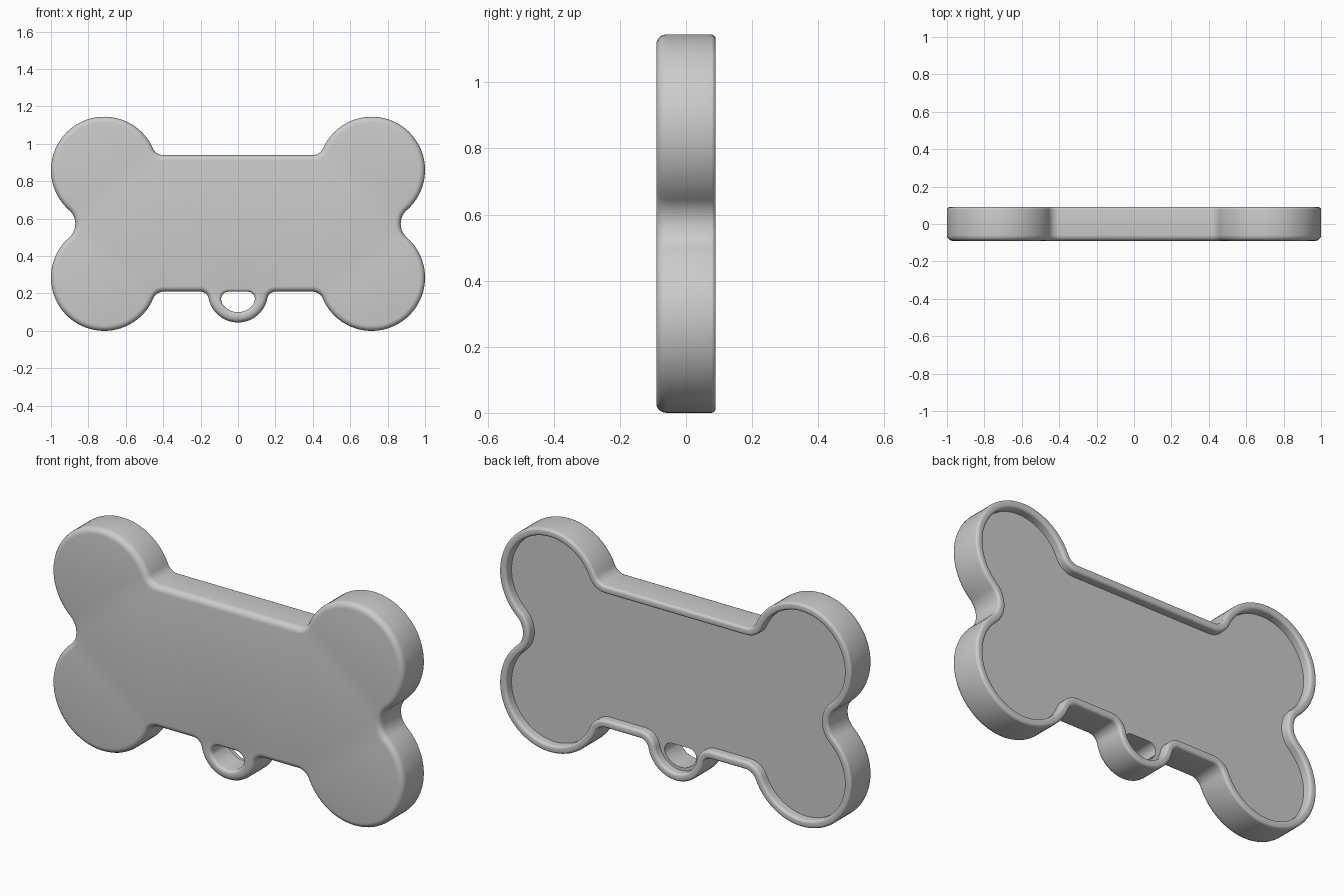
import bpy, bmesh
from math import atan2, cos, sin, pi, ceil, radians

cube = bpy.data.objects.get("Cube")
if cube:
    bpy.data.objects.remove(cube)


def grey_material():
    mat = bpy.data.materials.new("plain_grey")
    mat.use_nodes = True
    colour = (0.6, 0.6, 0.6, 1)
    mat.diffuse_color = colour
    mat.node_tree.nodes["Principled BSDF"].inputs["Base Color"].default_value = colour
    return mat


def angle(a, b):
    return atan2(b[1] - a[1], b[0] - a[0])


def arc(centre, r, start, end, convex=True):
    """Points with outward normals; convex arcs turn left, hollow ones right."""
    turn = (end - start) % (2 * pi) if convex else -((start - end) % (2 * pi))
    n = max(6, ceil(abs(turn) / radians(5)))
    side = 1 if convex else -1
    out = []
    for i in range(n + 1):
        a = start + turn * i / n
        c, s = cos(a), sin(a)
        out.append((centre[0] + r * c, centre[1] + r * s, side * c, side * s))
    return out


def mirrored(half):
    """Close a right-hand half outline, dropping doubled points."""
    pts = half + [(-x, z, -nx, nz) for x, z, nx, nz in reversed(half)]
    clean = []
    for p in pts:
        if not clean or abs(p[0] - clean[-1][0]) + abs(p[1] - clean[-1][1]) > 1e-4:
            clean.append(p)
    first, last = clean[0], clean[-1]
    if abs(first[0] - last[0]) + abs(first[1] - last[1]) < 1e-4:
        clean.pop()
    return clean


# Bone outline: loop, lower fillets, two lobes, waist, upper fillet
UP, DOWN = pi / 2, -pi / 2
loop, loop_r = (0, 0.205), 0.16
loop_fillet = (0.201, 0.165)
low_fillet, top_fillet, fillet_r = (0.3975, 0.15), (0.4, 1.0), 0.06
low_lobe, top_lobe, lobe_r = (0.715, 0.285), (0.715, 0.86), 0.285
waist, waist_r = (0.968, 0.5725), 0.098

bone_outline = mirrored(
    arc(loop, loop_r, DOWN, angle(loop, loop_fillet))
    + arc(loop_fillet, 0.045, angle(loop_fillet, loop), UP, False)
    + arc(low_fillet, fillet_r, UP, angle(low_fillet, low_lobe), False)
    + arc(low_lobe, lobe_r, angle(low_lobe, low_fillet), angle(low_lobe, waist))
    + arc(waist, waist_r, angle(waist, low_lobe), angle(waist, top_lobe), False)
    + arc(top_lobe, lobe_r, angle(top_lobe, waist), angle(top_lobe, top_fillet))
    + arc(top_fillet, fillet_r, angle(top_fillet, top_lobe), DOWN, False))

# Hole outline: wide lower arc with small upper corners
hole, corner = (0, 0.2), (0.05, 0.17)
hole_outline = mirrored(
    arc(hole, 0.1, DOWN, angle(hole, corner))
    + arc(corner, 0.04, angle(hole, corner), UP))


def bevel(inset, y, r, dx, dy, start, steps=5):
    """Quarter-round cross-section around (inset, y)."""
    return [(inset + r * cos(start + dx * i / steps * pi / 2),
             y + r * sin(start + dy * i / steps * pi / 2)) for i in range(steps + 1)]


def loft(bm, outline, section):
    """Sweep an (inset, y) section round an outline; return the end rings."""
    rings = [[bm.verts.new((x - nx * d, y, z - nz * d)) for x, z, nx, nz in outline]
             for d, y in section]
    n = len(outline)
    for a, b in zip(rings, rings[1:]):
        for i in range(n):
            j = (i + 1) % n
            bm.faces.new((a[i], a[j], b[j], b[i]))
    return rings[0], rings[-1]


def fill(bm, *rings):
    edges = [bm.edges.get((r[i], r[i - 1])) for r in rings for i in range(len(r))]
    bmesh.ops.triangle_fill(bm, use_beauty=True, edges=edges)


FRONT, BACK, FLOOR = -0.09, 0.09, 0.045
big, small = 0.03, 0.014

# Outer section: front edge, side wall, rounded rim, recess wall
section = bevel(big, FRONT + big, big, 1, 1, -pi / 2)
section = [(2 * big - d, y) for d, y in section]
section += [(small - r, y) for r, y in
            [(small * cos(i * pi / 10), BACK - small + small * sin(i * pi / 10))
             for i in range(6)]]
section += [(0.026 + small * sin(i * pi / 10), BACK - small + small * cos(i * pi / 10))
            for i in range(6)]
section.append((0.04, FLOOR))

# Hole section: rounded front lip and straight wall to the recess floor
lip = 0.016
hole_section = [(-lip + lip * sin(i * pi / 8), FRONT + lip - lip * cos(i * pi / 8))
                for i in range(5)] + [(0, FLOOR)]

bm = bmesh.new()
front_outer, floor_outer = loft(bm, bone_outline, section)
front_hole, floor_hole = loft(bm, hole_outline, hole_section)
fill(bm, front_outer, front_hole)
fill(bm, floor_outer, floor_hole)
bmesh.ops.recalc_face_normals(bm, faces=bm.faces)

mesh = bpy.data.meshes.new("bone_tag")
bm.to_mesh(mesh)
bm.free()
mesh.materials.append(grey_material())
tag = bpy.data.objects.new("bone_tag", mesh)
bpy.context.collection.objects.link(tag)
bpy.context.view_layer.objects.active = tag
tag.select_set(True)
bpy.ops.object.shade_smooth_by_angle(angle=radians(35))
